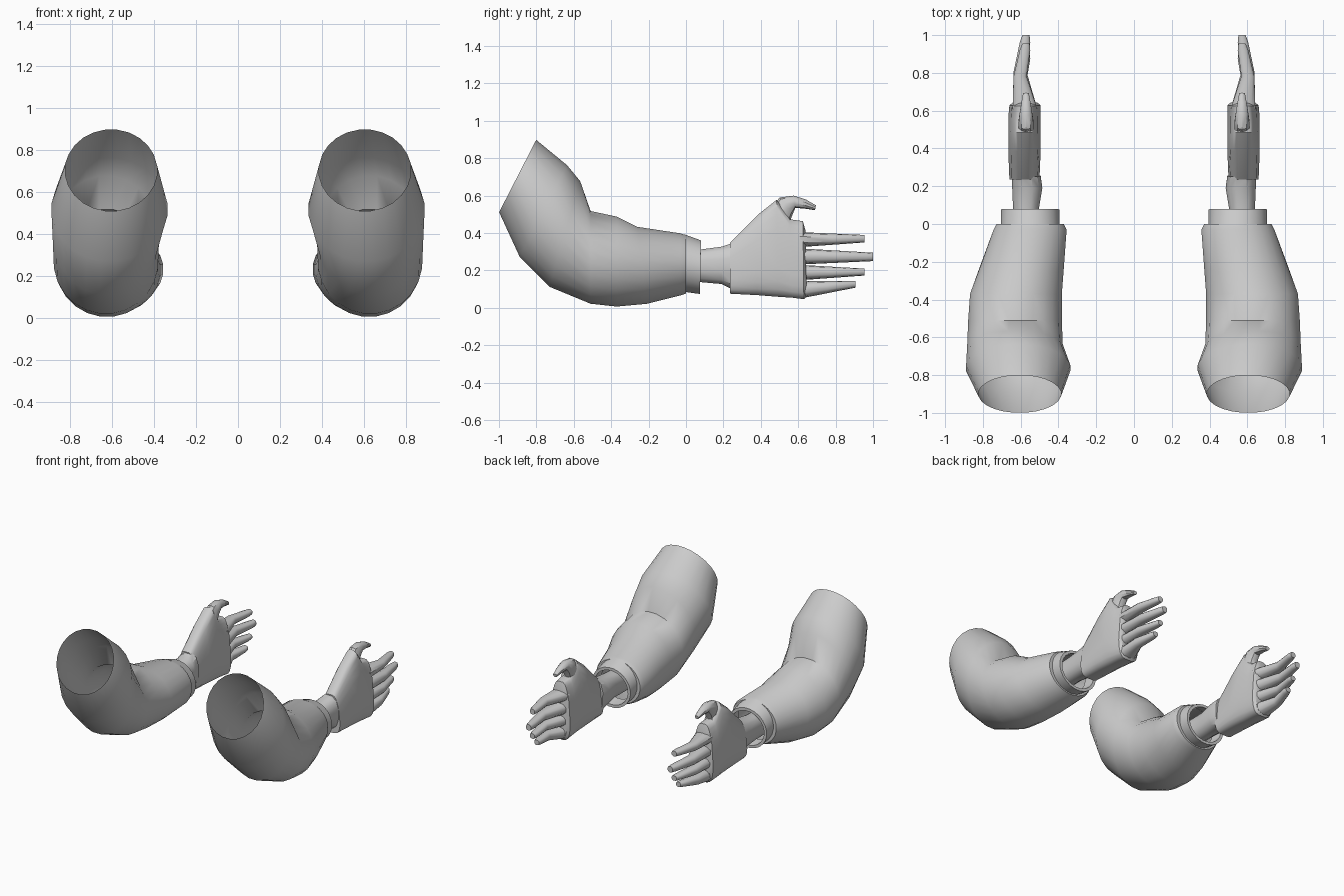
import bpy, bmesh, math
from mathutils import Vector

cube = bpy.data.objects.get("Cube")
if cube:
    bpy.data.objects.remove(cube)

grey = bpy.data.materials.new("light_grey")
grey.use_nodes = True
colour = (0.6, 0.6, 0.6, 1)
grey.diffuse_color = colour
grey.node_tree.nodes["Principled BSDF"].inputs["Base Color"].default_value = colour


def power(value, p):
    return math.copysign(abs(value) ** p, value)


def loft(name, sections, side, sides=16, p=1.0, caps=True, loop=False, flip=False, taper=0.0, angle=35):
    """Skin rings; a section is (centre x, half width, (low y, z), (high y, z))."""
    bm = bmesh.new()
    rings = []
    for cx, half, low, high in sections:
        a, b = Vector((0, *low)), Vector((0, *high))
        ring = []
        for i in range(sides):
            t = math.tau * (i + 0.5) / sides
            c, s = power(math.cos(t), p), power(math.sin(t), p)
            co = (a + b) / 2 + (b - a) / 2 * s
            co.x = -side * (cx + half * c * (1 - taper * max(s, 0)))
            ring.append(bm.verts.new(co))
        rings.append(ring)
    pairs = list(zip(rings, rings[1:]))
    if loop:
        pairs.append((rings[-1], rings[0]))
    for r, q in pairs:
        for i in range(sides):
            j = (i + 1) % sides
            bm.faces.new((r[i], r[j], q[j], q[i]))
    if caps:
        bm.faces.new(rings[0])
        bm.faces.new(rings[-1])
    bmesh.ops.recalc_face_normals(bm, faces=bm.faces)
    if flip:
        bmesh.ops.reverse_faces(bm, faces=bm.faces)
    mesh = bpy.data.meshes.new(name)
    bm.to_mesh(mesh)
    bm.free()
    mesh.materials.append(grey)
    obj = bpy.data.objects.new(name, mesh)
    bpy.context.collection.objects.link(obj)
    mesh.shade_smooth()
    mesh.set_sharp_from_angle(angle=math.radians(angle))
    return obj


# Bent sleeve, open at the shoulder and turned in at the cuff
SLEEVE = [
    (-.605, .22, (-1, .51), (-.8, .9)),
    (-.613, .278, (-.89, .27), (-.635, .765)),
    (-.63, .255, (-.73, .11), (-.565, .68)),
    (-.63, .25, (-.51, .02), (-.51, .52)),
    (-.625, .245, (-.37, .005), (-.37, .49)),
    (-.595, .225, (-.21, .02), (-.26, .435)),
    (-.55, .195, (-.03, .065), (-.03, .4)),
    (-.55, .18, (0, .075), (0, .39)),
    (-.55, .14, (0, .1), (0, .365)),
]
# Hollow cuff band
CUFF = [
    (-.55, .156, (-.01, .085), (-.01, .395)),
    (-.55, .156, (.075, .073), (.08, .362)),
    (-.55, .135, (.075, .093), (.08, .342)),
    (-.55, .135, (-.01, .105), (-.01, .375)),
]
WRIST = [
    (-.57, .07, (-.06, .135), (-.06, .31)),
    (-.572, .07, (.08, .135), (.08, .315)),
    (-.565, .082, (.19, .125), (.19, .33)),
    (-.57, .078, (.26, .09), (.25, .35)),
]
HAND = [
    (-.58, .08, (.235, .075), (.235, .35)),
    (-.58, .086, (.38, .067), (.385, .5)),
    (-.58, .086, (.49, .058), (.485, .58)),
    (-.58, .086, (.57, .053), (.555, .475)),
    (-.577, .083, (.63, .045), (.625, .465)),
    (-.577, .065, (.645, .06), (.64, .41)),
]
THUMB = [
    (-.572, .042, (.555, .46), (.455, .53)),
    (-.572, .042, (.57, .50), (.5, .59)),
    (-.572, .036, (.585, .535), (.575, .6)),
    (-.572, .026, (.64, .53), (.64, .58)),
    (-.572, .016, (.69, .522), (.695, .548)),
]
# Finger name, root low and high, tip low and high, tip reach
FINGERS = [
    ("index_finger", .325, .405, .35, .39, .955),
    ("middle_finger", .232, .318, .25, .295, 1.0),
    ("ring_finger", .148, .23, .173, .21, .955),
    ("little_finger", .05, .142, .108, .145, .905),
]

for side, label in ((1, "right"), (-1, "left")):
    loft(label + "_sleeve", SLEEVE, side, 24, caps=False, flip=side < 0, angle=50)
    loft(label + "_cuff", CUFF, side, 24, caps=False, loop=True)
    loft(label + "_wrist", WRIST, side, 12, p=.8)
    loft(label + "_hand", HAND, side, 20, p=.5, taper=.4, angle=40)
    loft(label + "_thumb", THUMB, side, 10)
    for name, low, high, tip_low, tip_high, reach in FINGERS:
        sections = []
        for f, cx, half in ((0, -.577, .068), (.5, -.603, .036), (.9, -.577, .029), (1, -.572, .02)):
            y = .61 + (reach - .61) * f
            z0, z1 = low + (tip_low - low) * f, high + (tip_high - high) * f
            sections.append((cx, half, (y, z0), (y, z1)))
        loft(label + "_" + name, sections, side, 10, p=.8, angle=45)
